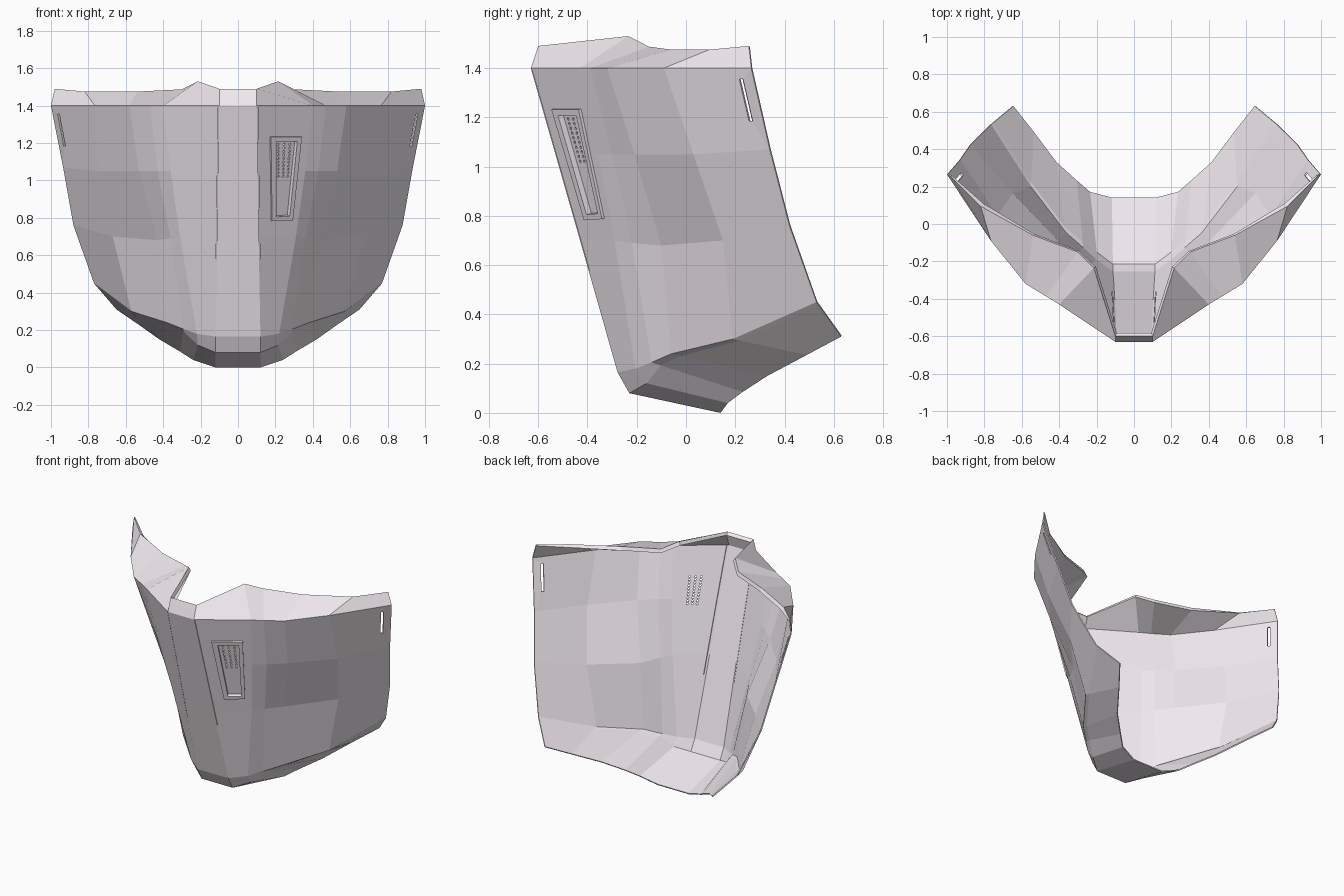
import bpy, bmesh
from mathutils import Vector as V

if "Cube" in bpy.data.objects:
    bpy.data.objects.remove(bpy.data.objects["Cube"])

paint = bpy.data.materials.new("pale_shell")
paint.diffuse_color = (.9, .84, .89, 1)
paint.use_nodes = True
paint.node_tree.nodes["Principled BSDF"].inputs["Base Color"].default_value = paint.diffuse_color


def make(name, bm, recalc=True):
    if recalc:
        bmesh.ops.recalc_face_normals(bm, faces=bm.faces)
    me = bpy.data.meshes.new(name)
    bm.to_mesh(me)
    bm.free()
    me.materials.append(paint)
    ob = bpy.data.objects.new(name, me)
    bpy.context.collection.objects.link(ob)
    return ob


def prism(bm, pts, d):
    """Closed prism from a polygon extruded from pts-d to pts+d."""
    a = [bm.verts.new(p - d) for p in pts]
    b = [bm.verts.new(p + d) for p in pts]
    n = len(a)
    bm.faces.new(a[::-1])
    bm.faces.new(b)
    for i in range(n):
        j = (i + 1) % n
        bm.faces.new((a[i], a[j], b[j], b[i]))


def apply(ob, mod):
    bpy.context.view_layer.objects.active = ob
    bpy.ops.object.modifier_apply(modifier=mod.name)


def cut(ob, bm):
    cutter = make("cutter", bm)
    cutter.hide_render = True
    m = ob.modifiers.new("cut", 'BOOLEAN')
    m.operation, m.solver, m.object = 'DIFFERENCE', 'EXACT', cutter
    apply(ob, m)
    bpy.data.objects.remove(cutter)


# Vertical profiles of the right half, from centre to back edge:
# rim, fold, upper, middle, jaw crease, (chin bevel), bottom edge
profiles = [
    [(.10, -.60, 1.49), (.10, -.63, 1.40), (.105, -.53, 1.05), (.11, -.43, .70),
     (.12, -.278, .165), (.12, -.23, .08), (.12, .14, 0)],
    [(.215, -.235, 1.53), (.40, -.43, 1.40), (.36, -.357, 1.05), (.31, -.29, .70),
     (.22, -.205, .18), (.215, -.16, .12), (.24, .17, .04)],
    [(.30, -.15, 1.487), (.47, -.387, 1.40), (.43, -.30, 1.05), (.36, -.22, .69),
     (.29, -.14, .205), (.31, .23, .085)],
    [(.54, -.06, 1.475), (.58, -.32, 1.40), (.53, -.21, 1.05), (.43, -.10, .68),
     (.38, -.06, .24), (.42, .33, .15)],
    [(.82, .095, 1.475), (.765, -.09, 1.40), (.75, .03, 1.05), (.67, .15, .70),
     (.57, .19, .30), (.54, .49, .235)],
    [(.98, .255, 1.49), (1.0, .265, 1.40), (.935, .34, 1.07), (.88, .42, .76),
     (.77, .53, .45), (.65, .63, .31)],
]
cols = []
for p in profiles:
    p = [V(q) for q in p]
    if len(p) == 6:
        p.insert(5, p[4].lerp(p[5], .1))
    cols.append(p)
cols = [[V((-q.x, q.y, q.z)) for q in p] for p in reversed(cols)] + cols

# Faceted shell
bm = bmesh.new()
grid = [[bm.verts.new(q) for q in p] for p in cols]
for a, b in zip(grid, grid[1:]):
    for r in range(6):
        bm.faces.new((a[r], a[r + 1], b[r + 1], b[r]))
shell = make("mask_shell", bm, recalc=False)

# Thickness, tapering to a thin edge at the back and bottom
group = shell.vertex_groups.new(name="thick")
for i in range(len(cols) * 7):
    thin = i % 7 == 6 or i // 7 in (0, len(cols) - 1)
    group.add([i], .3 if thin else 1, 'REPLACE')
sol = shell.modifiers.new("thickness", 'SOLIDIFY')
sol.thickness, sol.offset, sol.vertex_group = .026, -1, "thick"
apply(shell, sol)

# Strap slots at the sides and thin seams beside the centre panel
bm = bmesh.new()
for s in (-1, 1):
    n = V((s * .83, -.55, 0)) * .1
    t = V((s * .55, .83, 0)) * .009
    top, low = V((s * .96, .222, 1.355)), V((s * .926, .262, 1.185))
    prism(bm, [top - t, top + t, low + t, low - t], n)
    seam = [V((s * (x + o), -.5, z)) for x, o, z in
            ((.1, .003, 1.395), (.1, .0055, 1.395), (.112, .0055, .58), (.112, .003, .58))]
    prism(bm, seam, V((0, .25, 0)))
cut(shell, bm)

# Vent on the right front panel, laid out in that panel's plane
normal = V((.667, -1, -.286)).normalized()


def on_panel(x, z):
    return V((x, -.63 + .667 * (x - .1) + .286 * (1.4 - z), z))


outer = [on_panel(*c) for c in ((.17, 1.235), (.335, 1.235), (.287, .79), (.175, .785))]
inner = [on_panel(*c) for c in ((.2, 1.21), (.31, 1.21), (.27, .812), (.2, .808))]
bm = bmesh.new()
prism(bm, inner, normal * .012)
cut(shell, bm)

# Perforations
bm = bmesh.new()
u = V((.83, .555, 0)).normalized()
w = normal.cross(u)
offs = ((1, 0), (.7, .7), (0, 1), (-.7, .7), (-1, 0), (-.7, -.7), (0, -1), (.7, -.7))
for i in range(3):
    for j in range(10):
        c = on_panel(.222 + i * .031 - j * .0006 * i, 1.19 - j * .019)
        prism(bm, [c + (u * a + w * b) * .0062 for a, b in offs], normal * .06)
cut(shell, bm)

# Raised frame round the vent
bm = bmesh.new()
loops = [[bm.verts.new(p + normal * h) for p in ring]
         for ring, h in ((outer, -.004), (outer, .013), (inner, .013), (inner, -.004))]
for k in range(4):
    a, b = loops[k], loops[(k + 1) % 4]
    for i in range(4):
        j = (i + 1) % 4
        bm.faces.new((a[i], a[j], b[j], b[i]))
make("vent_frame", bm)
